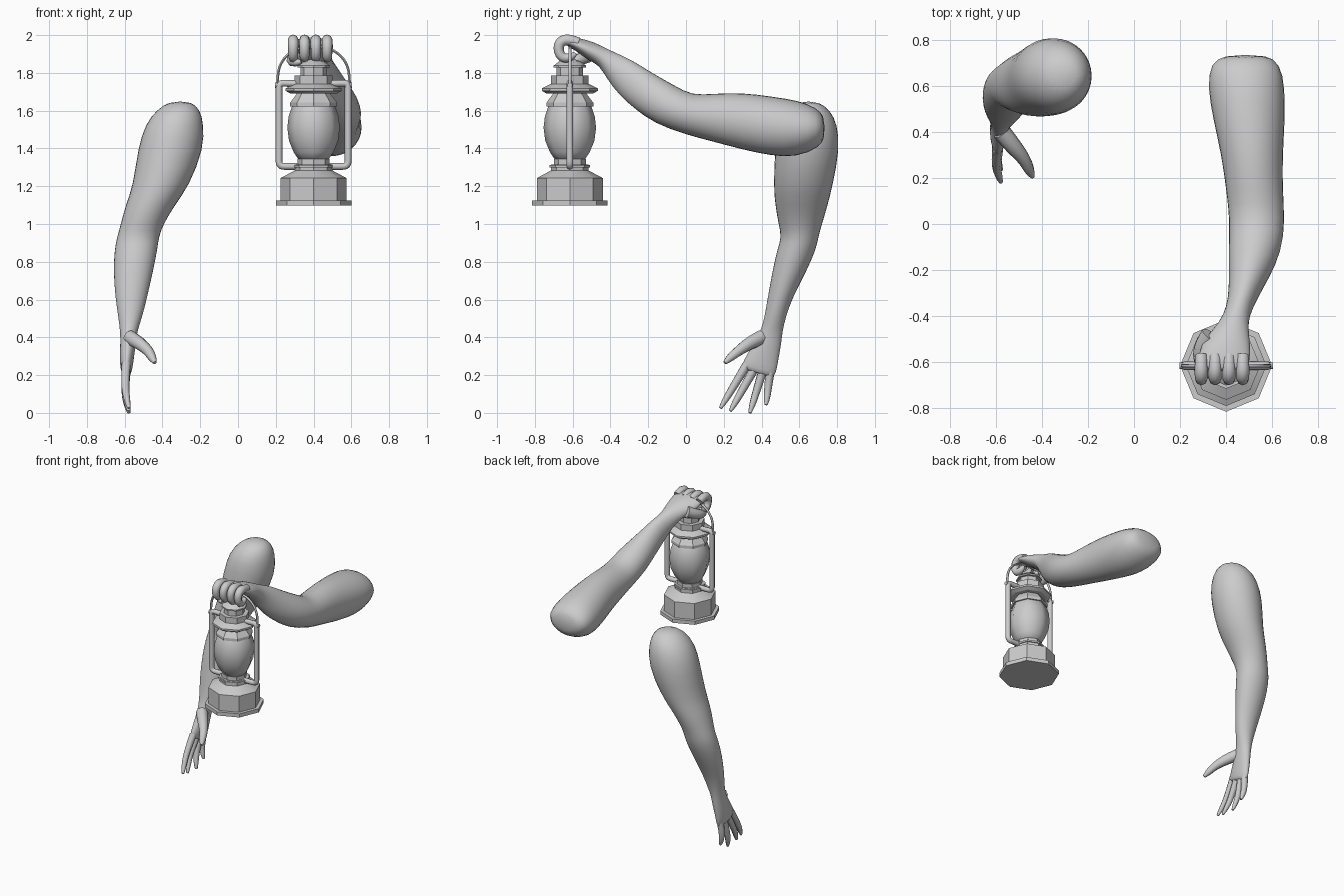
import bpy, bmesh, math
from mathutils import Vector


def loft(name, rings, subdiv=0, angle=180):
    """Skin a list of closed rings and cap both ends."""
    bm = bmesh.new()
    loops = [[bm.verts.new(p) for p in ring] for ring in rings]
    n = len(loops[0])
    for a, b in zip(loops, loops[1:]):
        for i in range(n):
            j = (i + 1) % n
            bm.faces.new((a[i], a[j], b[j], b[i]))
    bm.faces.new(loops[0])
    bm.faces.new(loops[-1])
    bmesh.ops.recalc_face_normals(bm, faces=bm.faces)
    me = bpy.data.meshes.new(name)
    bm.to_mesh(me)
    bm.free()
    ob = bpy.data.objects.new(name, me)
    bpy.context.collection.objects.link(ob)
    if subdiv:
        m = ob.modifiers.new("smooth", 'SUBSURF')
        m.levels = m.render_levels = subdiv
    bpy.ops.object.select_all(action='DESELECT')
    ob.select_set(True)
    bpy.context.view_layer.objects.active = ob
    bpy.ops.object.shade_smooth_by_angle(angle=math.radians(angle))
    return ob


def limb(name, rows, n=16, grow=1.025):
    """Rows: x range, then two opposite (y, z) edge points of the section."""
    rings = []
    for x0, x1, ya, za, yb, zb in rows:
        c = Vector(((x0 + x1) / 2, (ya + yb) / 2, (za + zb) / 2))
        u = Vector(((x1 - x0) / 2 * grow, 0, 0))
        v = Vector((0, yb - ya, zb - za)) / 2 * grow
        ts = [2 * math.pi * i / n for i in range(n)]
        rings.append([c + u * math.cos(t) + v * math.sin(t) for t in ts])
    return loft(name, rings, subdiv=1)


def tube(name, pts, radii, res=2):
    """Rounded tube through control points, with a radius for each."""
    cu = bpy.data.curves.new(name, 'CURVE')
    cu.dimensions = '3D'
    cu.bevel_depth = 1
    cu.bevel_resolution = res
    cu.use_fill_caps = True
    sp = cu.splines.new('NURBS')
    sp.points.add(len(pts) - 1)
    for p, co, r in zip(sp.points, pts, radii):
        p.co = (*co, 1)
        p.radius = r
    sp.order_u = 3
    sp.use_endpoint_u = True
    sp.resolution_u = 4
    ob = bpy.data.objects.new(name, cu)
    bpy.context.collection.objects.link(ob)
    bpy.ops.object.select_all(action='DESELECT')
    ob.select_set(True)
    bpy.context.view_layer.objects.active = ob
    bpy.ops.object.convert(target='MESH')
    bpy.ops.object.shade_smooth_by_angle(angle=math.radians(60))


LX, LY = 0.4, -0.615


def lathe(name, profile, angle=30):
    """Eight-sided turned part on the lantern axis."""
    ts = [math.pi / 4 * i for i in range(8)]
    loft(name, [[(LX + r * math.cos(t), LY + r * math.sin(t), z) for t in ts]
                for r, z in profile], angle=angle)


# Hanging arm, shoulder to knuckles
limb("hanging_arm", [
    (-.36, -.25, .60, 1.65, .70, 1.65),
    (-.43, -.20, .53, 1.61, .765, 1.60),
    (-.49, -.183, .485, 1.53, .80, 1.53),
    (-.53, -.18, .472, 1.40, .815, 1.40),
    (-.555, -.26, .463, 1.20, .775, 1.20),
    (-.595, -.335, .473, 1.10, .75, 1.10),
    (-.62, -.395, .49, 1.00, .72, 1.00),
    (-.64, -.42, .507, .93, .70, .93),
    (-.653, -.426, .484, .87, .69, .87),
    (-.66, -.45, .458, .75, .638, .75),
    (-.648, -.484, .431, .60, .558, .60),
    (-.632, -.51, .415, .50, .526, .50),
    (-.624, -.534, .394, .43, .51, .43),
    (-.622, -.54, .365, .38, .505, .37),
    (-.627, -.55, .325, .31, .49, .29),
    (-.622, -.56, .29, .25, .475, .20),
    (-.61, -.57, .31, .23, .455, .185)])

# Open fingers: base and tip (y, z)
for i, (by, bz, ty, tz) in enumerate([(.325, .26, .182, .025), (.36, .23, .235, .01),
                                      (.405, .22, .338, .0), (.445, .22, .424, .043)]):
    my, mz = (by + ty) / 2, (bz + tz) / 2
    tube(f"open_finger_{i}",
         [(-.592, by, bz), (-.60, my, mz), (-.585, ty + (my - ty) * .25, tz + (mz - tz) * .25),
          (-.577, ty, tz)], [.024, .021, .016, .008])
tube("open_thumb", [(-.575, .40, .40), (-.53, .345, .375), (-.475, .28, .33), (-.45, .225, .285),
                    (-.44, .205, .265)], [.04, .038, .028, .022, .01])

# Raised arm, shoulder to knuckles
limb("raised_arm", [
    (.40, .57, .735, 1.57, .735, 1.46),
    (.33, .635, .69, 1.615, .71, 1.405),
    (.32, .655, .60, 1.653, .58, 1.352),
    (.345, .655, .45, 1.675, .45, 1.362),
    (.38, .645, .30, 1.695, .30, 1.394),
    (.40, .645, .15, 1.69, .15, 1.435),
    (.417, .655, .03, 1.68, .00, 1.473),
    (.41, .642, -.06, 1.733, -.167, 1.532),
    (.413, .587, -.183, 1.80, -.272, 1.611),
    (.41, .535, -.288, 1.87, -.352, 1.68),
    (.39, .50, -.378, 1.907, -.42, 1.77),
    (.345, .495, -.45, 1.945, -.46, 1.845),
    (.29, .505, -.52, 1.975, -.52, 1.865),
    (.278, .503, -.60, 1.99, -.59, 1.925),
    (.29, .49, -.64, 1.985, -.64, 1.945)])

# Curled fingers round the bail
for i in range(4):
    x = .292 + .06 * i
    tube(f"curled_finger_{i}",
         [(x, -.57, 1.96), (x, -.625, 1.982), (x, -.672, 1.96), (x, -.675, 1.91),
          (x, -.65, 1.875), (x, -.60, 1.885), (x, -.585, 1.905)],
         [.027, .029, .028, .026, .025, .021, .01])
tube("curled_thumb", [(.33, -.48, 1.91), (.29, -.54, 1.88), (.285, -.60, 1.86), (.31, -.65, 1.855),
                      (.335, -.66, 1.86)], [.04, .036, .027, .022, .01])

# Lantern body
lathe("lantern_base", [(.20, 1.098), (.20, 1.125), (.175, 1.125), (.175, 1.243),
                       (.10, 1.283), (.10, 1.315), (.08, 1.315), (.08, 1.345)])
lathe("burner_collar", [(.108, 1.30), (.108, 1.312), (.085, 1.314), (.085, 1.343)])
lathe("lantern_globe", [(.075, 1.335), (.105, 1.38), (.13, 1.44), (.139, 1.51),
                        (.132, 1.57), (.115, 1.62), (.09, 1.66)], angle=60)
lathe("globe_cap", [(.124, 1.622), (.124, 1.642), (.085, 1.695), (.085, 1.71)])
lathe("lantern_hood", [(.122, 1.69), (.148, 1.705), (.148, 1.718), (.10, 1.742), (.10, 1.785),
                       (.07, 1.785), (.07, 1.83)])
lathe("chimney_top", [(.086, 1.828), (.086, 1.838), (.055, 1.862), (.025, 1.872)])

# Side frame tubes, one each side
for name, s in (("left", -1), ("right", 1)):
    path = [(.07, 1.742), (.14, 1.745), (.183, 1.745), (.183, 1.70), (.183, 1.52), (.183, 1.36),
            (.183, 1.305), (.13, 1.305), (.06, 1.305)]
    tube(f"{name}_frame_tube", [(LX + s * x, LY, z) for x, z in path], [.018] * len(path))
    tube(f"{name}_bail_pivot", [(LX + s * x, LY, 1.735) for x in (.165, .18, .203)], [.014] * 3)

# Wire bail
half = [(.19, 1.725), (.192, 1.80), (.165, 1.87), (.11, 1.92), (.04, 1.937)]
wire = [(-x, z) for x, z in half] + [(x, z) for x, z in reversed(half)]
tube("wire_bail", [(LX + x, LY, z) for x, z in wire], [.008] * len(wire), res=1)
